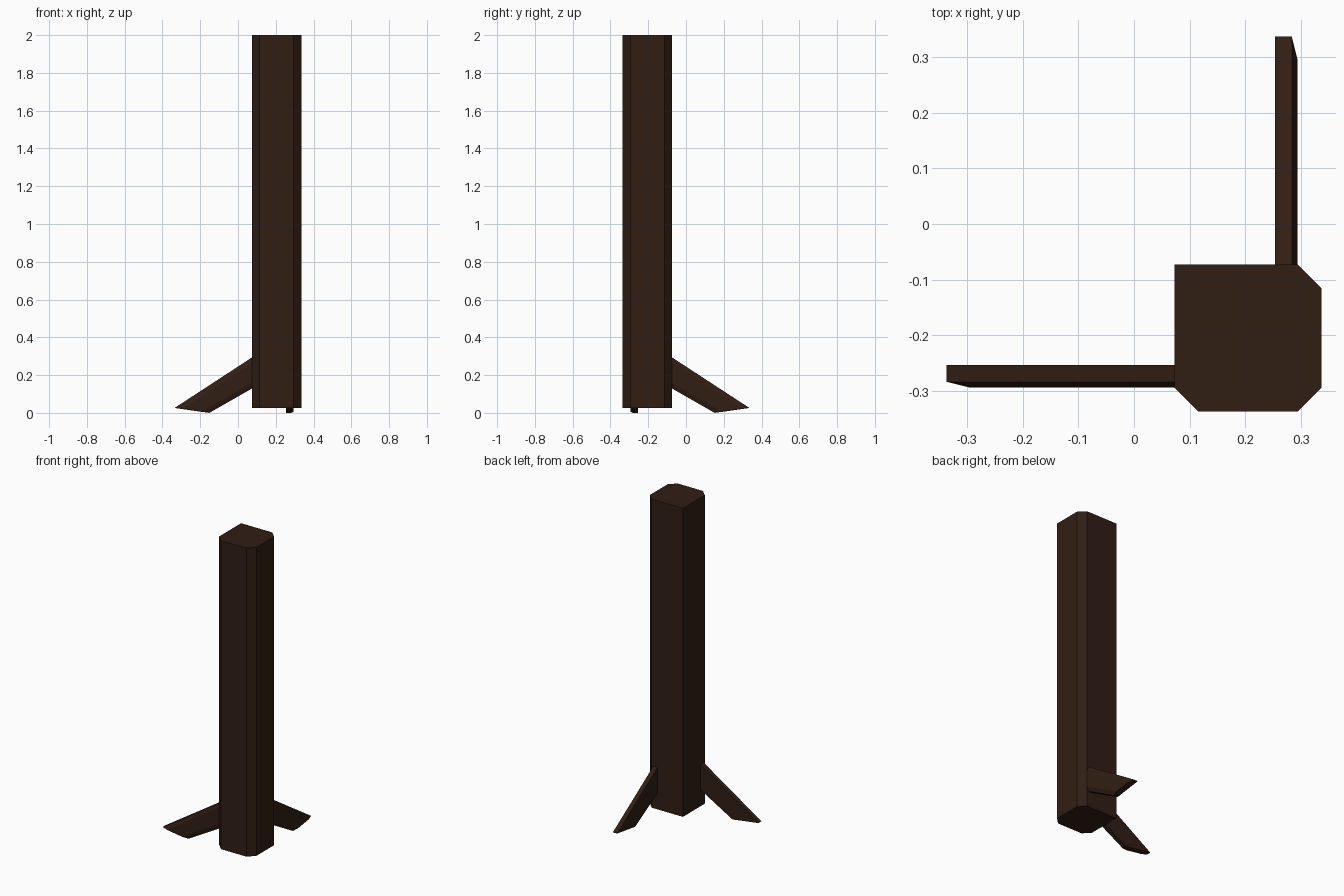
import bpy, bmesh

if "Cube" in bpy.data.objects:
    bpy.data.objects.remove(bpy.data.objects["Cube"])

wood = bpy.data.materials.new("dark_wood")
wood.diffuse_color = (0.03, 0.013, 0.007, 1)
wood.use_nodes = True
wood.node_tree.nodes["Principled BSDF"].inputs["Base Color"].default_value = wood.diffuse_color


def loft(name, ring_a, ring_b):
    """Solid between two matching rings of points."""
    bm = bmesh.new()
    a = [bm.verts.new(p) for p in ring_a]
    b = [bm.verts.new(p) for p in ring_b]
    n = len(a)
    bm.faces.new(a)
    bm.faces.new(b)
    for i in range(n):
        j = (i + 1) % n
        bm.faces.new((a[i], a[j], b[j], b[i]))
    bmesh.ops.recalc_face_normals(bm, faces=bm.faces)
    mesh = bpy.data.meshes.new(name)
    bm.to_mesh(mesh)
    bm.free()
    mesh.materials.append(wood)
    obj = bpy.data.objects.new(name, mesh)
    bpy.context.collection.objects.link(obj)
    return obj


# Corner post: square section with three chamfered corners, inner corner sharp
lo, hi, c = 0.073, 0.336, 0.042
section = [(lo, -lo), (lo, -hi + c), (lo + c, -hi), (hi - c, -hi),
           (hi, -hi + c), (hi, -lo - c), (hi - c, -lo)]
loft("post", [(x, y, 0.025) for x, y in section],
     [(x, y, 2.0) for x, y in section])

# Diagonal brace: chamfered on its outer face, foot cut almost level
y_in, y_mid, y_out = -0.253, -0.283, -0.293
foot = [(-0.336, y_in, 0.026), (-0.336, y_mid, 0.026), (-0.296, y_out, 0.021),
        (-0.192, y_out, 0.006), (-0.152, y_mid, 0.0), (-0.152, y_in, 0.0)]
x = 0.09
head = [(x, y_in, 0.304), (x, y_mid, 0.304), (x, y_out, 0.278),
        (x, y_out, 0.166), (x, y_mid, 0.138), (x, y_in, 0.138)]
loft("side_brace", foot, head)

# Second brace mirrored across the post's diagonal
swap = lambda ring: [(-q, -p, z) for p, q, z in ring]
loft("back_brace", swap(foot), swap(head))
